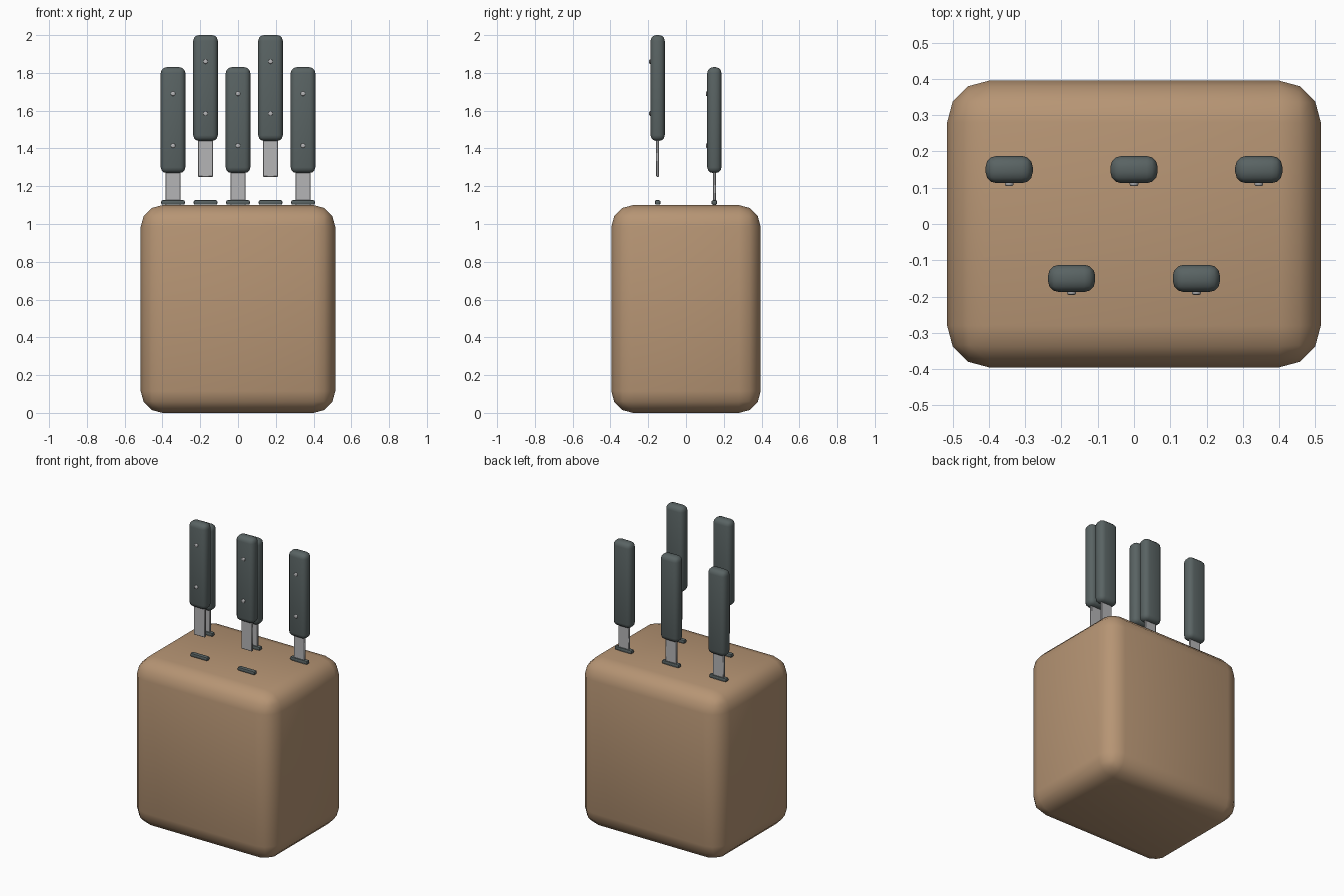
import bpy
import math

cube = bpy.data.objects.get("Cube")
if cube:
    bpy.data.objects.remove(cube, do_unlink=True)


def material(name, rgb):
    mat = bpy.data.materials.new(name)
    mat.use_nodes = True
    colour = (*rgb, 1)
    mat.diffuse_color = colour
    mat.node_tree.nodes["Principled BSDF"].inputs["Base Color"].default_value = colour
    return mat


wood = material("warm wood", (0.47, 0.30, 0.175))
grip = material("dark slate", (0.10, 0.125, 0.125))
steel = material("brushed steel", (0.46, 0.46, 0.47))


def finish(obj, name, mat, bevel, segments, angle):
    obj.name = name
    obj.data.materials.append(mat)
    bpy.ops.object.transform_apply(location=False, rotation=True, scale=True)
    if bevel:
        mod = obj.modifiers.new("Rounded edges", "BEVEL")
        mod.width = bevel
        mod.segments = segments
        mod.limit_method = "ANGLE"
        bpy.ops.object.modifier_apply(modifier=mod.name)
    bpy.ops.object.shade_smooth_by_angle(angle=math.radians(angle))
    return obj


def box(name, centre, size, mat, bevel=0, segments=3, angle=40):
    bpy.ops.mesh.primitive_cube_add(size=1, location=centre)
    obj = bpy.context.object
    obj.scale = size
    return finish(obj, name, mat, bevel, segments, angle)


def rivet(name, centre):
    bpy.ops.mesh.primitive_cylinder_add(vertices=16, radius=0.012, depth=0.03,
                                        location=centre, rotation=(math.pi / 2, 0, 0))
    return finish(bpy.context.object, name, steel, 0.004, 2, 50)


def knife(name, x, y, z):
    """Knife with the underside of its handle at height z, plus its slot."""
    box(name + "_handle", (x, y, z + 0.28), (0.13, 0.075, 0.56), grip, 0.03)
    box(name + "_blade", (x, y, z - 0.085), (0.08, 0.015, 0.21), steel, 0.003, 1)
    box(name + "_slot", (x, y, 1.114), (0.125, 0.03, 0.024), grip, 0.008, 2)
    for label, height in (("lower", 0.145), ("upper", 0.42)):
        rivet(f"{name}_{label}_rivet", (x, y - 0.03, z + height))


# Rounded wooden block
box("block", (0, 0, 0.55), (1.03, 0.79, 1.1), wood, 0.115)

# Front pair stands raised, back row of three sits lower
for side, x in (("right", -0.172), ("left", 0.172)):
    knife("front_" + side, x, -0.15, 1.44)
for side, x in (("right", -0.344), ("middle", 0), ("left", 0.344)):
    knife("back_" + side, x, 0.15, 1.27)
